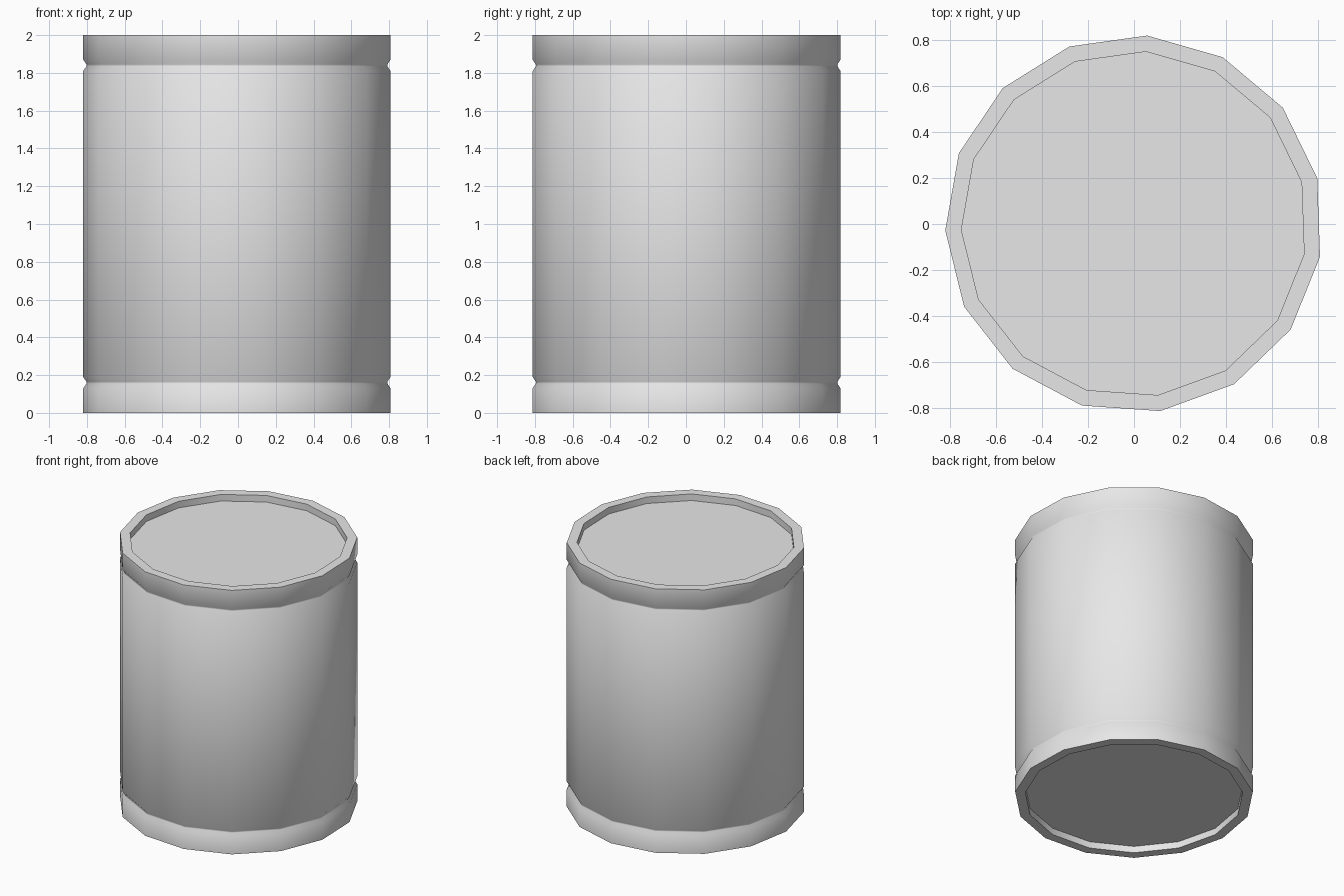
import bpy
import bmesh
import math

SIDES = 15
PHASE = math.radians(14)

cube = bpy.data.objects.get("Cube")
if cube:
    bpy.data.objects.remove(cube, do_unlink=True)

# Single plain metal colour
metal = bpy.data.materials.new("light grey metal")
colour = (0.8, 0.8, 0.8, 1)
metal.diffuse_color = colour
metal.use_nodes = True
for node in metal.node_tree.nodes:
    if node.type == "BSDF_PRINCIPLED":
        node.inputs["Base Color"].default_value = colour

# Upper half of the profile: recessed lid, rim, pinched groove
RADIUS, INNER, GROOVE = 0.82, 0.75, 0.803
upper = [(INNER, 1.95), (INNER, 2.0), (RADIUS, 2.0),
         (RADIUS, 1.87), (GROOVE, 1.845), (GROOVE, 1.835), (RADIUS, 1.81)]
profile = upper + [(r, 2.0 - z) for r, z in reversed(upper)]

# Revolve the profile and cap both recesses
bm = bmesh.new()
rings = []
for r, z in profile:
    angles = [PHASE + math.tau * i / SIDES for i in range(SIDES)]
    rings.append([bm.verts.new((r * math.cos(a), r * math.sin(a), z)) for a in angles])
for a, b in zip(rings, rings[1:]):
    for i in range(SIDES):
        j = (i + 1) % SIDES
        bm.faces.new((a[i], b[i], b[j], a[j]))
bm.faces.new(rings[0])
bm.faces.new(rings[-1])
bmesh.ops.recalc_face_normals(bm, faces=bm.faces[:])

mesh = bpy.data.meshes.new("can_body")
bm.to_mesh(mesh)
bm.free()
mesh.materials.append(metal)
can = bpy.data.objects.new("can_body", mesh)
bpy.context.collection.objects.link(can)

# Smooth wall and grooves, crisp rims
bpy.ops.object.select_all(action="DESELECT")
can.select_set(True)
bpy.context.view_layer.objects.active = can
bpy.ops.object.shade_smooth_by_angle(angle=math.radians(60))
